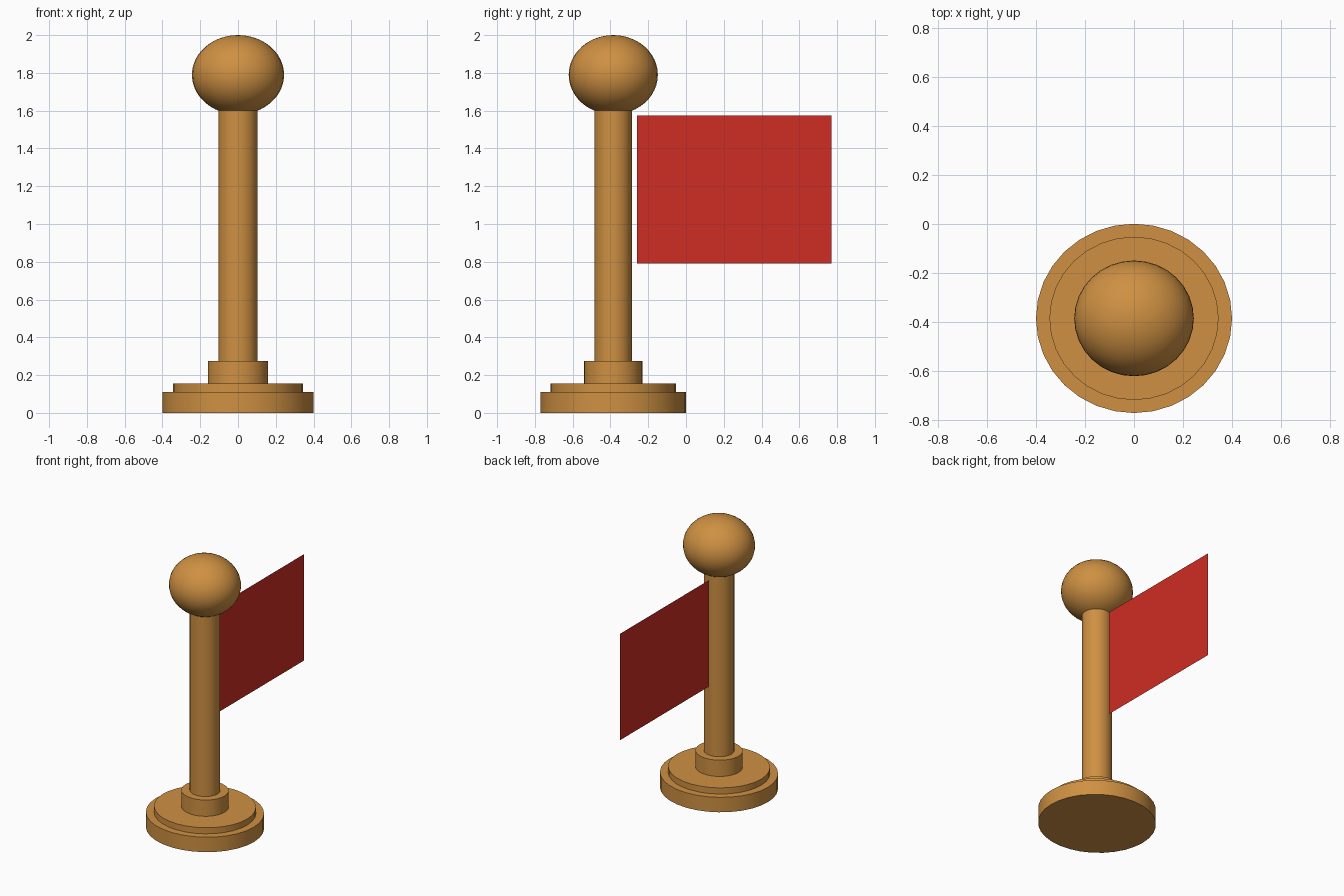
import bpy
import math

cube = bpy.data.objects.get("Cube")
if cube:
    bpy.data.objects.remove(cube, do_unlink=True)

AXIS_Y = -0.385   # the stand sits in front of the centre
SQUASH = 0.965    # round parts are slightly narrower in y


def make_material(name, color):
    mat = bpy.data.materials.new(name)
    mat.use_nodes = True
    mat.diffuse_color = color
    mat.node_tree.nodes["Principled BSDF"].inputs["Base Color"].default_value = color
    return mat


wood = make_material("warm wood", (0.62, 0.28, 0.055, 1))
red = make_material("flag red", (0.62, 0.026, 0.017, 1))


def finish(name, mat):
    obj = bpy.context.object
    obj.name = name
    obj.data.materials.append(mat)
    return obj


def disc(name, radius, bottom, top):
    bpy.ops.mesh.primitive_cylinder_add(
        vertices=32, radius=radius, depth=top - bottom,
        location=(0, AXIS_Y, (bottom + top) / 2))
    obj = finish(name, wood)
    obj.scale.y = SQUASH
    bpy.ops.object.shade_smooth_by_angle(angle=math.radians(30))


# Stepped base, collar and pole
disc("base", 0.4, 0, 0.11)
disc("base_step", 0.345, 0.11, 0.155)
disc("collar", 0.16, 0.155, 0.275)
disc("pole", 0.103, 0.275, 1.61)

# Ball on top
bpy.ops.mesh.primitive_uv_sphere_add(
    segments=32, ring_count=24, radius=1, location=(0, AXIS_Y, 1.79))
ball = finish("ball", wood)
ball.scale = (0.244, 0.236, 0.21)
bpy.ops.object.shade_smooth()

# Flat flag standing off the back of the pole
bpy.ops.mesh.primitive_plane_add(
    size=1, location=(0, 0.255, 1.183), rotation=(math.pi / 2, 0, math.pi / 2))
flag = finish("flag", red)
flag.scale = (1.03, 0.785, 1)
